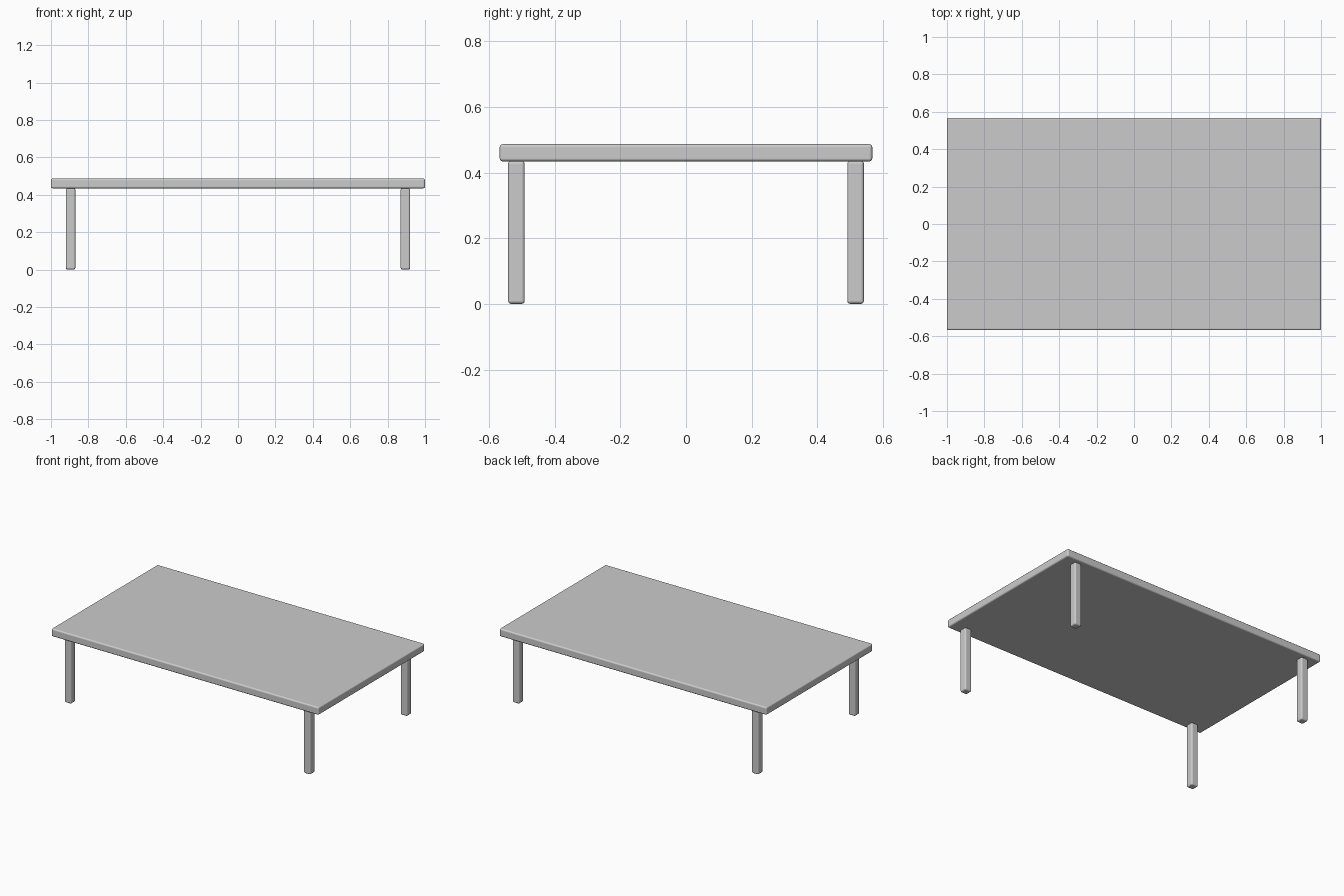
import bpy

if "Cube" in bpy.data.objects:
    bpy.data.objects.remove(bpy.data.objects["Cube"])

HALF_X, HALF_Y, HEIGHT = 1.0, 0.568, 0.487
SLAB = 0.053           # tabletop thickness
LEG = 0.051            # leg width
LEG_X, LEG_Y = 0.895, 0.517


def rounded_box(name, size, centre, radius):
    """Box with softly rounded edges."""
    bpy.ops.mesh.primitive_cube_add(size=1, location=centre)
    ob = bpy.context.object
    ob.name = name
    ob.scale = size
    bpy.ops.object.transform_apply(location=False, rotation=False, scale=True)
    bevel = ob.modifiers.new("rounded_edges", 'BEVEL')
    bevel.width = radius
    bevel.segments = 3
    bevel.harden_normals = True
    bpy.ops.object.shade_smooth()
    return ob


# Tabletop
rounded_box("tabletop", (2 * HALF_X, 2 * HALF_Y, SLAB),
            (0, 0, HEIGHT - SLAB / 2), 0.01)

# Four legs, reaching the underside of the top
leg_height = HEIGHT - SLAB + 0.002
for side, sx in (("left", -1), ("right", 1)):
    for end, sy in (("front", -1), ("back", 1)):
        rounded_box(f"{end}_{side}_leg", (LEG, LEG, leg_height),
                    (sx * LEG_X, sy * LEG_Y, leg_height / 2), 0.01)
